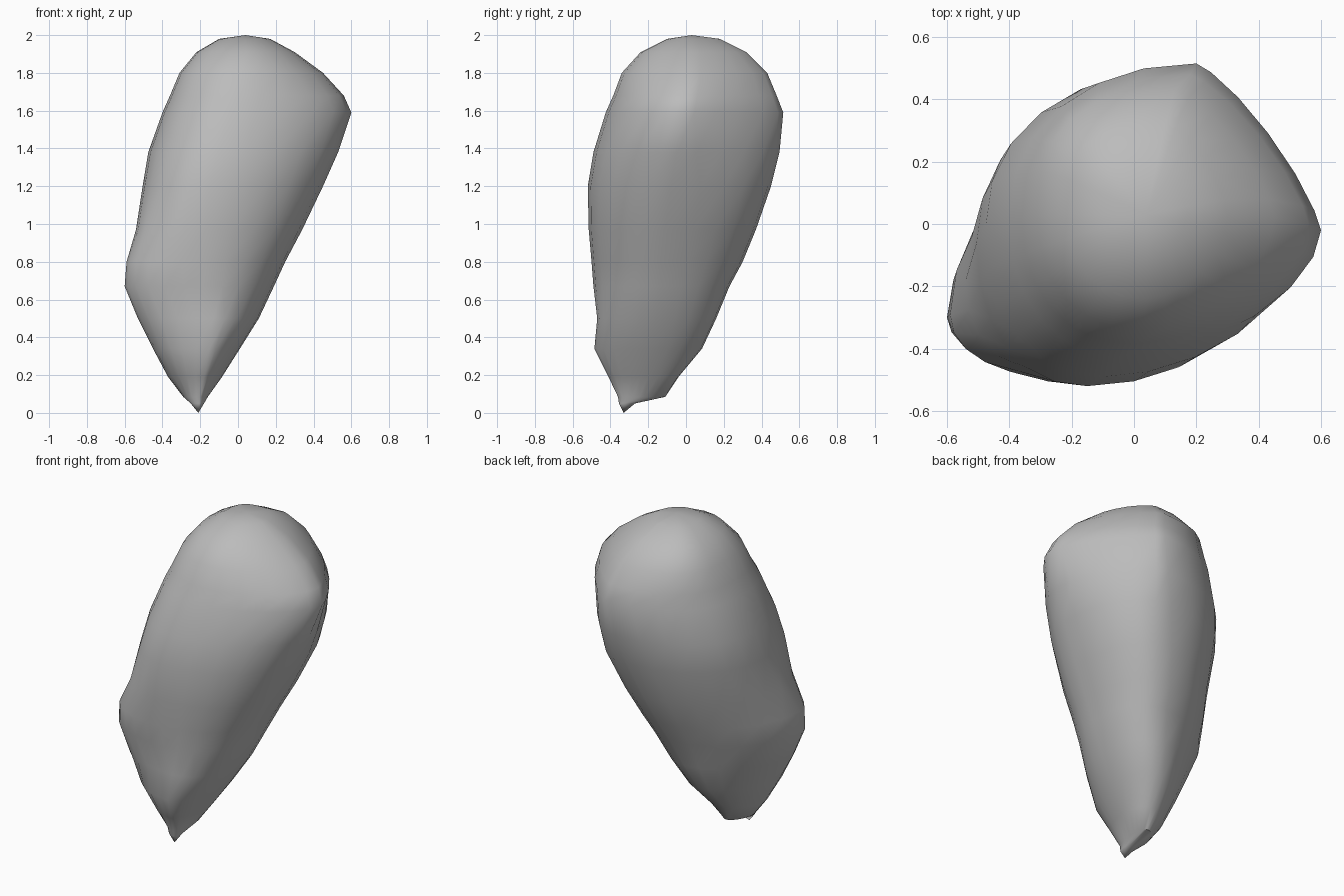
import bpy
import bmesh
import math

default_cube = bpy.data.objects.get("Cube")
if default_cube:
    bpy.data.objects.remove(default_cube, do_unlink=True)

# Cross-sections from bottom to top, each given by its four extreme points:
# height, west x, west y, east x, east y, south y, south x, north y, north x
SECTIONS = [
    (.05, -.25, -.32, -.18, -.31, -.355, -.2, -.27, -.21),
    (.085, -.29, -.25, -.16, -.22, -.36, -.2, -.11, -.2),
    (.19, -.37, -.25, -.085, -.2, -.41, -.18, -.04, -.2),
    (.34, -.45, -.28, .01, -.18, -.485, -.15, .085, -.15),
    (.5, -.53, -.3, .11, -.16, -.47, -.13, .16, -.1),
    (.67, -.6, -.3, .19, -.14, -.49, -.18, .23, -.05),
    (.8, -.59, -.29, .25, -.13, -.5, -.18, .3, -.02),
    (.97, -.54, -.18, .34, -.11, -.515, -.17, .37, .03),
    (1.2, -.505, -.06, .45, -.08, -.52, -.15, .45, .1),
    (1.38, -.475, 0, .53, -.05, -.49, -.1, .495, .16),
    (1.59, -.4, .02, .6, -.02, -.425, -.04, .515, .2),
    (1.68, -.36, .02, .56, 0, -.385, 0, .48, .18),
    (1.8, -.31, .03, .45, .02, -.34, .02, .43, .13),
    (1.91, -.22, .03, .3, .03, -.24, .04, .32, .1),
    (1.98, -.1, .03, .17, .03, -.1, .04, .18, .07),
]
BOTTOM_TIP = (-.21, -.33, 0)
TOP_POINT = (.04, .03, 2)
STEPS = 6


def clamp(value, low, high):
    return max(low, min(high, value))


def quarter_arc(start, end, corner, power):
    """Points from start towards end, rounded about the quadrant's corner."""
    arc = []
    for step in range(STEPS):
        angle = math.pi / 2 * step / STEPS
        along = 1 - math.cos(angle) ** power
        across = 1 - math.sin(angle) ** power
        arc.append([corner[i] + (start[i] - corner[i]) * along
                    + (end[i] - corner[i]) * across for i in range(2)])
    return arc


def flatness(height):
    """How far each quadrant departs from an ellipse: positive is flatter."""
    crown = max(0, height - 1.6)
    north_east = clamp(1.7 * (height - 1.25), -.15, .6) - .8 * crown
    north_west = clamp(.3 - .3 * height, -.06, .2) - .8 * crown
    south_west = clamp(.7 - height, -.08, .08)
    south_east = .2 if height < .5 else clamp(.3 * (height - 1.1), 0, .15)
    return north_east, north_west, south_west, south_east


def section_points(section):
    """Closed ring of points through the four extremes of a cross-section."""
    height, west_x, west_y, east_x, east_y, south_y, south_x, north_y, north_x = section
    west, east = (west_x, west_y), (east_x, east_y)
    south, north = (south_x, south_y), (north_x, north_y)
    quadrants = [(east, north), (north, west), (west, south), (south, east)]
    ring = []
    for (start, end), extra in zip(quadrants, flatness(height)):
        # outer corner of the box that holds this quadrant
        from_side = start in (east, west)
        corner = (start[0], end[1]) if from_side else (end[0], start[1])
        for x, y in quarter_arc(end, start, corner, 1 + extra):
            ring.append((x, y, height))
    return ring


def make_material(name, colour):
    material = bpy.data.materials.new(name)
    material.use_nodes = True
    material.diffuse_color = colour
    for node in material.node_tree.nodes:
        if node.type == "BSDF_PRINCIPLED":
            node.inputs["Base Color"].default_value = colour
    return material


# Loft the rings into one closed body
bm = bmesh.new()
rings = [[bm.verts.new(point) for point in section_points(s)] for s in SECTIONS]
count = len(rings[0])
for lower, upper in zip(rings, rings[1:]):
    for i in range(count):
        j = (i + 1) % count
        bm.faces.new((lower[i], lower[j], upper[j], upper[i]))

# Close the pointed bottom and the domed top
for ring, point in ((rings[0], BOTTOM_TIP), (rings[-1], TOP_POINT)):
    tip = bm.verts.new(point)
    for i in range(count):
        bm.faces.new((ring[i], ring[(i + 1) % count], tip))
bmesh.ops.recalc_face_normals(bm, faces=bm.faces)

mesh = bpy.data.meshes.new("stone_body")
bm.to_mesh(mesh)
bm.free()
mesh.materials.append(make_material("stone grey", (.5, .5, .5, 1)))
body = bpy.data.objects.new("stone_body", mesh)
bpy.context.collection.objects.link(body)

# Smooth shading with the sharp ridges kept
bpy.ops.object.select_all(action="DESELECT")
body.select_set(True)
bpy.context.view_layer.objects.active = body
bpy.ops.object.shade_smooth_by_angle(angle=math.radians(40))
